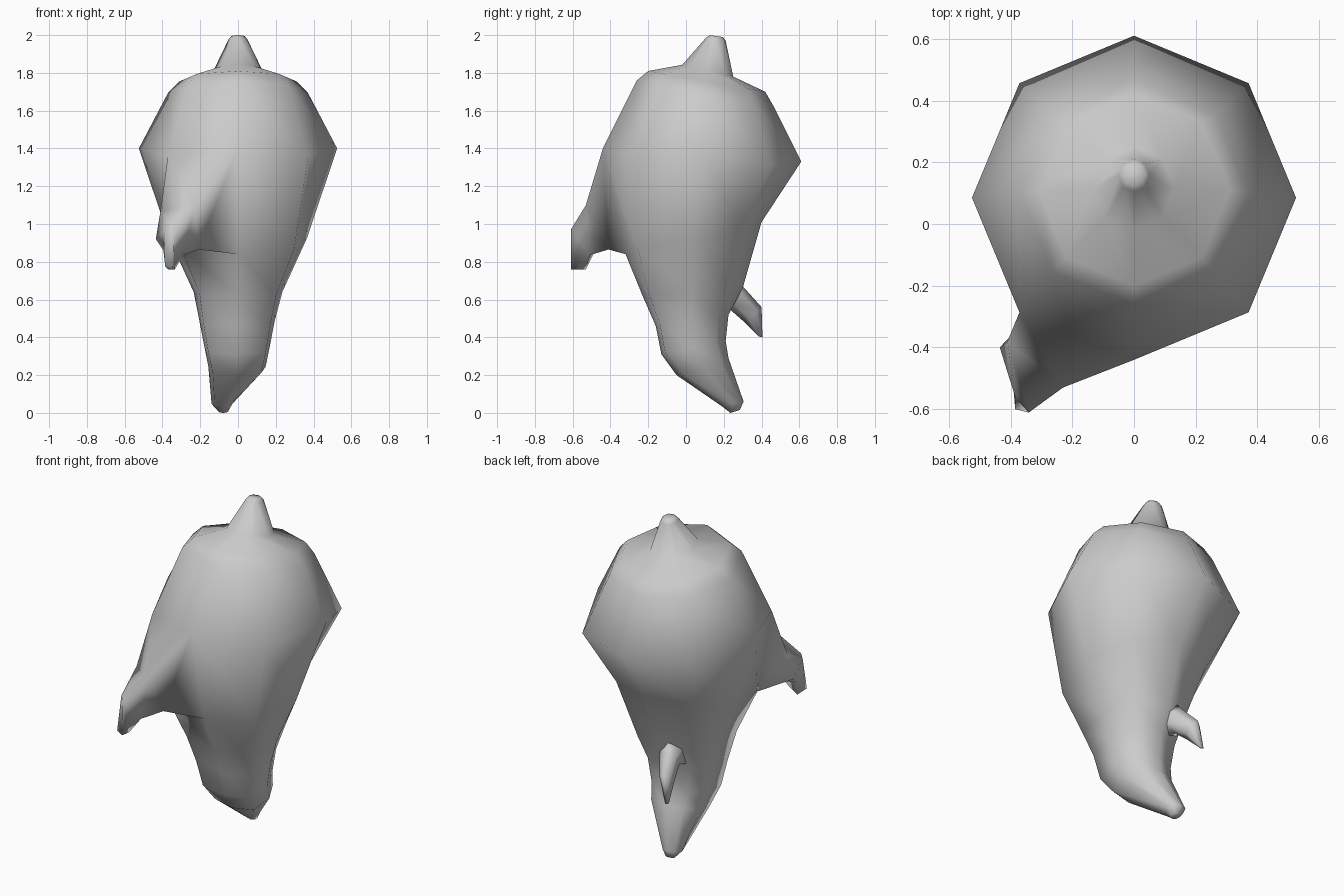
import bpy, bmesh, math

if "Cube" in bpy.data.objects:
    bpy.data.objects.remove(bpy.data.objects["Cube"])


def oval(cx, rx, yf, zf, yb, zb, lift=0, box=0, n=8):
    """Tilted oval ring from its front and back points in the side view.
    lift raises the sides over the diagonals, box squares off the front."""
    pts = []
    for i in range(n):
        a = math.tau * i / n
        t = (1 - math.cos(a)) / 2
        corner = box * math.sin(2 * a) ** 2 if math.cos(a) > 0 else 0
        z = zf + (zb - zf) * t + lift * (math.sin(a) ** 2 - 1.4 * math.sin(2 * a) ** 2)
        pts.append((cx + rx * math.sin(a) * (1 + corner),
                    yf + (yb - yf) * (t - corner * 0.36), z))
    return pts


def skin(bm, loops):
    """Join consecutive vertex loops with quads."""
    faces = []
    for a, b in zip(loops, loops[1:]):
        n = len(a)
        for i in range(n):
            j = (i + 1) % n
            faces.append(bm.faces.new((a[i], a[j], b[j], b[i])))
    return faces


def add_loops(bm, rings):
    return [[bm.verts.new(p) for p in ring] for ring in rings]


def finish(name, bm):
    bmesh.ops.recalc_face_normals(bm, faces=bm.faces)
    me = bpy.data.meshes.new(name)
    bm.to_mesh(me)
    bm.free()
    ob = bpy.data.objects.new(name, me)
    bpy.context.collection.objects.link(ob)
    bpy.ops.object.select_all(action='DESELECT')
    ob.select_set(True)
    bpy.context.view_layer.objects.active = ob
    bpy.ops.object.shade_smooth()


# body with crown horn: cx, half width, front y/z, back y/z, side lift, boxiness
bm = bmesh.new()
loops = add_loops(bm, [oval(*r) for r in (
    (0, .035, .125, 2.0, .195, 1.99),
    (0, .05, .105, 1.985, .21, 1.97),
    (0, .13, -.02, 1.843, .25, 1.78),
    (0, .31, -.20, 1.81, .42, 1.70),
    (0, .37, -.26, 1.76, .46, 1.63),
    (0, .525, -.44, 1.40, .61, 1.33, .035),
    (0, .365, -.32, .84, .40, 1.01, 0, .15),
    (0, .235, -.23, .62, .30, .66, 0, .22),
    (-.005, .20, -.16, .46, .225, .52, 0, .25),
    (-.005, .172, -.13, .31, .21, .38, 0, .25),
    (-.005, .152, -.05, .20, .225, .29, 0, .2),
    (-.085, .055, .19, .035, .305, .06),
    (-.078, .026, .235, 0, .285, .015))])
faces = skin(bm, loops)
bm.faces.new(loops[0])
bm.faces.new(loops[-1])

# bent arm grown out of the front left panel of the body
wide, waist = loops[5], loops[6]
bm.faces.remove(next(f for f in faces
                     if {wide[0], wide[7], waist[0], waist[7]} == set(f.verts)))
arm = [[wide[0], waist[0], waist[7], wide[7]]] + add_loops(bm, [
    [(-.23, -.53, 1.10), (-.21, -.41, .865), (-.435, -.40, .92), (-.41, -.38, 1.07)],
    [(-.34, -.61, .97), (-.29, -.51, .835), (-.395, -.48, .86), (-.385, -.56, .97)],
    [(-.345, -.61, .76), (-.335, -.56, .76), (-.37, -.53, .76), (-.385, -.60, .775)]])
skin(bm, arm)
bm.faces.new(arm[-1])
finish("body", bm)

# small fin at the back of the tail
bm = bmesh.new()
fin = add_loops(bm, [oval(*r, n=6) for r in (
    (-.07, .08, .15, .50, .26, .72),
    (-.08, .06, .23, .55, .31, .66),
    (-.12, .038, .31, .48, .40, .56),
    (-.15, .012, .385, .405, .405, .40))])
skin(bm, fin)
bm.faces.new(fin[0])
bm.faces.new(fin[-1])
finish("back_fin", bm)
